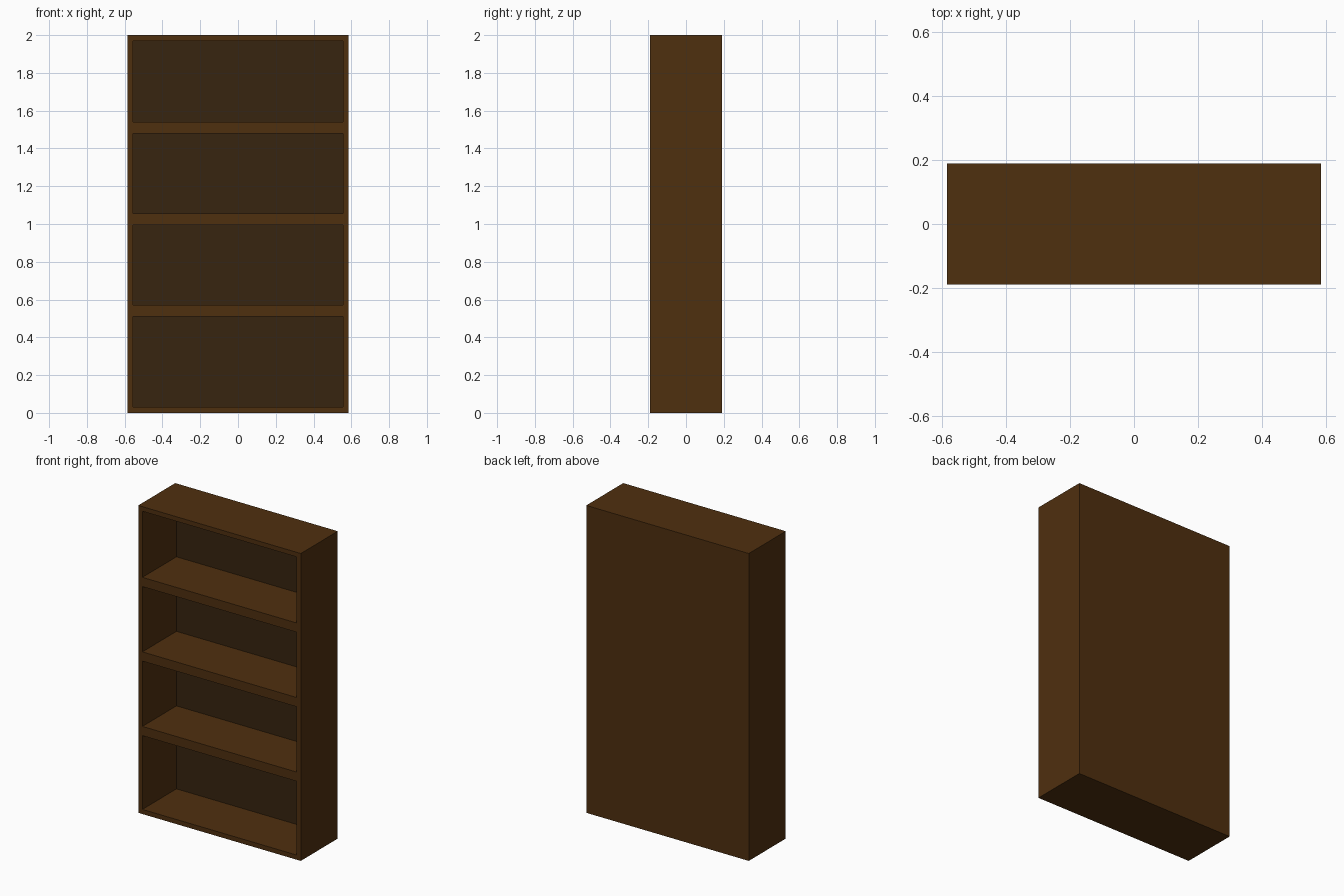
import bpy
import bmesh
from mathutils import Vector

if "Cube" in bpy.data.objects:
    bpy.data.objects.remove(bpy.data.objects["Cube"])

W, D, H = 1.17, 0.38, 2.0      # outer size
T = 0.03                       # board thickness
SHELF = 0.06                   # shelf edge height
SHELF_Z = (0.51, 0.995, 1.48)  # underside of each shelf


def material(name, rgb):
    m = bpy.data.materials.new(name)
    m.diffuse_color = (*rgb, 1.0)
    m.use_nodes = True
    m.node_tree.nodes["Principled BSDF"].inputs["Base Color"].default_value = m.diffuse_color
    return m


# Solid block standing on the floor
bm = bmesh.new()
bmesh.ops.create_cube(bm, size=1.0)
for v in bm.verts:
    v.co = Vector((v.co.x * W, v.co.y * D, (v.co.z + 0.5) * H))

# Score the front with the lines of the side boards, shelves, top and base
zs = [T, H - T] + [z + d for z in SHELF_Z for d in (0, SHELF)]
cuts = [((x, 0, 0), (1, 0, 0)) for x in (-W / 2 + T, W / 2 - T)]
cuts += [((0, 0, z), (0, 0, 1)) for z in zs]
for co, no in cuts:
    front = [f for f in bm.faces if f.calc_center_median().y < -D / 2 + 1e-4]
    edges = {e for f in front for e in f.edges}
    verts = {v for f in front for v in f.verts}
    bmesh.ops.bisect_plane(bm, geom=[*verts, *edges, *front], plane_co=co, plane_no=no)


# Push the four compartments back, leaving a thin rear board
def is_opening(f):
    c = f.calc_center_median()
    if c.y > -D / 2 + 1e-4 or abs(c.x) > W / 2 - T or not T < c.z < H - T:
        return False
    return not any(z < c.z < z + SHELF for z in SHELF_Z)


openings = [f for f in bm.faces if is_opening(f)]
pockets = bmesh.ops.extrude_discrete_faces(bm, faces=openings)["faces"]
for f in pockets:
    for v in f.verts:
        v.co.y = D / 2 - T
bmesh.ops.recalc_face_normals(bm, faces=bm.faces[:])

# The inside of the rear board is a darker brown
for f in bm.faces:
    f.material_index = int(f.normal.y < -0.5 and f.calc_center_median().y > 0)

mesh = bpy.data.meshes.new("bookcase")
bm.to_mesh(mesh)
bm.free()
mesh.materials.append(material("brown wood", (0.078, 0.029, 0.0048)))
mesh.materials.append(material("dark back panel", (0.038, 0.0180, 0.0052)))
bpy.context.collection.objects.link(bpy.data.objects.new("bookcase", mesh))
